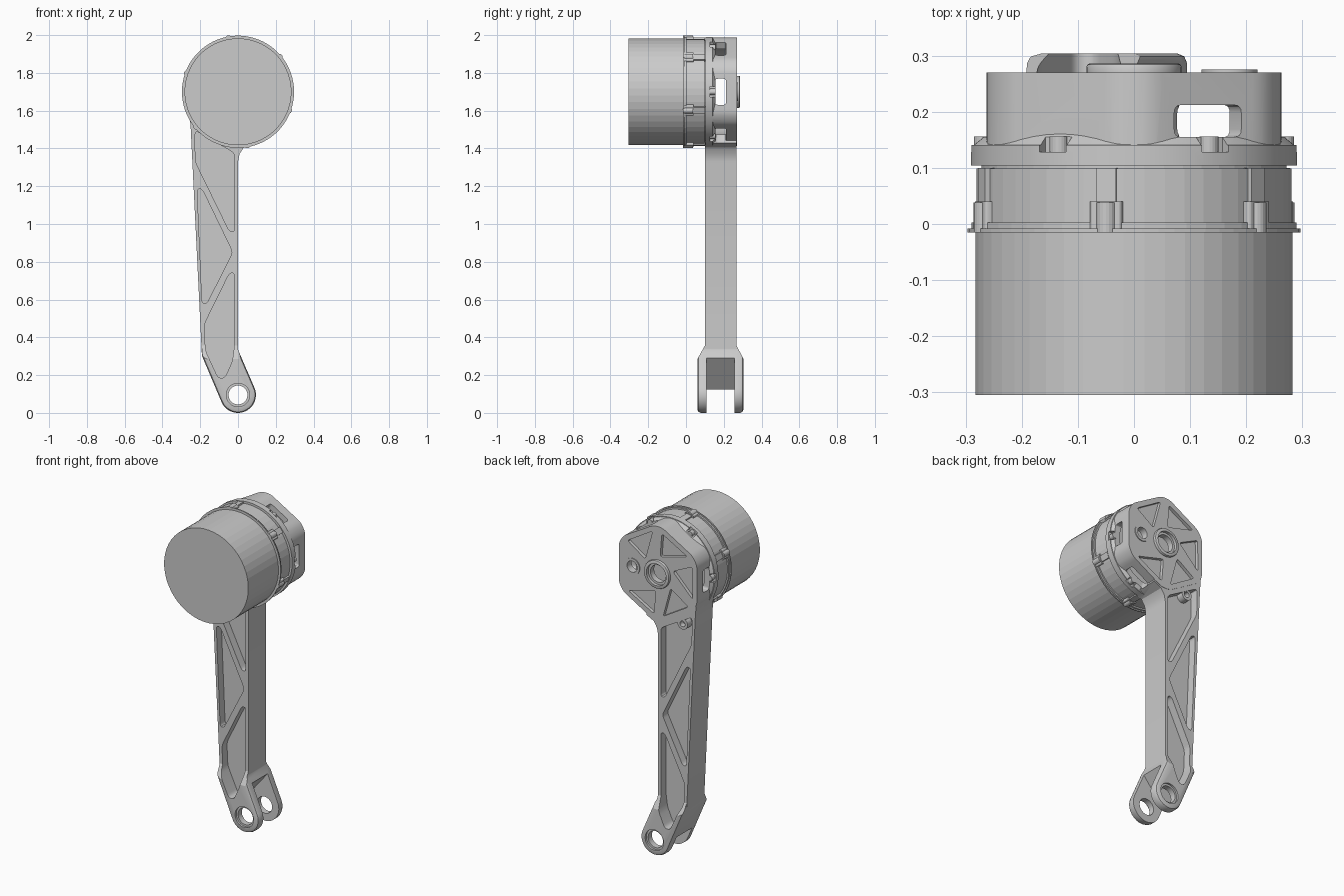
import bpy, bmesh
from math import cos, sin, radians, pi
from mathutils import Matrix, Vector

if "Cube" in bpy.data.objects:
    bpy.data.objects.remove(bpy.data.objects["Cube"])

HZ = 1.7  # height of the motor axis


def polar(r, deg, x=0.0, z=HZ):
    return (x + r * cos(radians(deg)), z + r * sin(radians(deg)))


def circle(r, x=0.0, z=HZ, n=48):
    return [polar(r, 360 * (i + .5) / n, x, z) for i in range(n)]


def rounded(pts, r, n=4):
    """Replace each corner with a small curve."""
    out = []
    for i, p in enumerate(pts):
        p = Vector(p)
        a, b = Vector(pts[i - 1]) - p, Vector(pts[(i + 1) % len(pts)]) - p
        a = p + a.normalized() * min(r, a.length * .45)
        b = p + b.normalized() * min(r, b.length * .45)
        for k in range(n + 1):
            t = k / n
            out.append(tuple(a * (1 - t) ** 2 + p * 2 * t * (1 - t) + b * t * t))
    return out


def prism(name, pts, lo, hi, axis='y', taper=1.0, bevel=0.0):
    """Extrude an (x,z) outline along y, or a (y,z) outline along x."""
    bm = bmesh.new()
    rings = []
    for d, s in ((lo, 1.0), (hi, taper)):
        ring = []
        for u, w in pts:
            u, w = u * s, HZ + (w - HZ) * s
            ring.append(bm.verts.new((u, d, w) if axis == 'y' else (d, u, w)))
        rings.append(ring)
    caps = [bm.faces.new(r) for r in rings]
    n = len(pts)
    for i in range(n):
        j = (i + 1) % n
        bm.faces.new((rings[0][i], rings[0][j], rings[1][j], rings[1][i]))
    bmesh.ops.recalc_face_normals(bm, faces=bm.faces)
    if bevel:
        edges = list({e for f in caps for e in f.edges})
        bmesh.ops.bevel(bm, geom=edges, offset=bevel, segments=2, profile=.5, affect='EDGES')
    me = bpy.data.meshes.new(name)
    bm.to_mesh(me)
    bm.free()
    ob = bpy.data.objects.new(name, me)
    bpy.context.collection.objects.link(ob)
    return ob


def combine(ob, other, op='DIFFERENCE'):
    m = ob.modifiers.new('bool', 'BOOLEAN')
    m.operation, m.object, m.solver = op, other, 'EXACT'
    bpy.context.view_layer.objects.active = ob
    bpy.ops.object.modifier_apply(modifier=m.name)
    bpy.data.objects.remove(other)


def spin(ob, deg):
    """Turn a part about the motor axis (x towards z)."""
    c = Matrix.Translation((0, 0, HZ))
    ob.data.transform(c @ Matrix.Rotation(-radians(deg), 4, 'Y') @ c.inverted())
    return ob


def rect(u0, u1, w0, w1):
    return [(u0, w0), (u1, w0), (u1, w1), (u0, w1)]


# Motor can, flange and stator ring
prism('motor_can', circle(.283), -.305, -.008)
prism('motor_flange', circle(.297, n=64), -.015, -.008)
prism('stator_base', circle(.29), -.009, .003)
prism('stator_ring', circle(.281), 0, .099)
prism('stator_core', circle(.272), .09, .112)

# Six clamp lugs with bosses
for k in range(6):
    a = 40 + 60 * k
    lug = rounded(rect(.26, .293, HZ - .029, HZ + .029), .008)
    spin(prism('clamp_lug', lug, -.012, .04), a)
    spin(prism('lug_tip', circle(.018, .285, n=20), -.015, .038), a)
    spin(prism('lug_boss', rect(.26, .289, HZ - .018, HZ + .018), .035, .1), a)

# Leg body: beam
leg = prism('leg', [(-.258, 1.6), (-.25, 1.5), (-.192, .32), (-.165, .25), (-.06, .25),
                    (0, .34), (0, 1.33), (.008, 1.37), (.03, 1.405), (.08, 1.43), (.05, 1.55)],
            .1, .268)

# Fork foot, with flared sides
arc = [polar(.095, 203.5 + 180 * i / 20, 0, .095) for i in range(21)]
foot = prism('foot', [(0, .42), (-.194, .42), (-.19, .30)] + arc + [(0, .335)],
             .06, .304, bevel=.018)
flare = prism('flare', [(.102, .4), (.102, .36), (.052, .27), (.052, -.1),
                        (.312, -.1), (.312, .27), (.266, .36), (.266, .4)], -.5, .5, axis='x')
combine(foot, flare, 'INTERSECT')
combine(leg, foot, 'UNION')

# Gear housing: clipped hexagon, round collar, sloped shoulder
hexa = []
for k in range(6):
    hexa += [polar(.288, 60 * k - 24.1), polar(.288, 60 * k + 24.1)]
combine(leg, prism('hex', rounded(hexa, .025), .108, .27), 'UNION')
combine(leg, prism('collar', circle(.291, n=64), .104, .141), 'UNION')
combine(leg, prism('shoulder', circle(.2895, n=64), .139, .16, taper=.91), 'UNION')
combine(leg, prism('hub', circle(.085), .22, .286, bevel=.006), 'UNION')
combine(leg, prism('side_hub', circle(.05, .17, n=32), .225, .275), 'UNION')

# Hollow housing and bores
combine(leg, prism('hollow', circle(.232), .05, .232))
combine(leg, prism('bore', circle(.052, n=40), .2, .4))
combine(leg, prism('bore_step', circle(.066, n=40), .268, .4))
combine(leg, prism('side_bore', circle(.034, .17, n=28), .2, .4))

# Windows in the housing flats, and screw notches below them
for k in range(6):
    if k in (0, 1, 3, 5):
        win = prism('window', rounded(rect(.155, .212, HZ - .069, HZ + .069), .014), .2, .4, axis='x')
        combine(leg, spin(win, 60 * k))
    if k != 4:
        notch = prism('notch', rect(.268, .35, HZ - .027, HZ + .027), .128, .19)
        combine(leg, spin(notch, 60 * k))
        spin(prism('housing_screw', circle(.017, .268, n=20), .125, .156), 60 * k)

# Pinwheel pockets on the housing back (one flat carries the side bore)
for k in range(1, 6):
    m = 60 * k
    tri = [polar(.252, m - 24), polar(.252, m + 22), polar(.108, m - 22)]
    combine(leg, prism('pocket', rounded(tri, .016), .25, .35))

# Truss pockets on both faces of the beam
pockets = [
    [(-.227, 1.495), (-.018, 1.375), (-.018, .96), (-.045, .96), (-.226, 1.33)],
    [(-.216, 1.185), (-.19, 1.185), (-.028, .85), (-.165, .58), (-.19, .58)],
    [(-.018, .74), (-.045, .74), (-.178, .47), (-.172, .33), (-.105, .185),
     (-.07, .185), (-.03, .275), (-.02, .35)],
]
for pts in pockets:
    for lo, hi in ((-.1, .148), (.22, .5)):
        combine(leg, prism('truss', rounded(pts, .022), lo, hi))

# Fork slot, pivot hole and counterbores
combine(leg, prism('slot', [(-.3, .125), (-.115, .125), (.02, .29), (.3, .29),
                            (.3, -.1), (-.3, -.1)], .108, .256))
combine(leg, prism('pivot', circle(.05, 0, .095, 40), -.1, .5))
for lo, hi in ((-.1, .072), (.292, .5)):
    combine(leg, prism('counterbore', circle(.062, 0, .095, 40), lo, hi))

# Small screw eye at the top of the beam pocket
eye = prism('screw_eye', circle(.034, -.16, 1.435, 28), .2, .262)
combine(eye, prism('eye_hole', circle(.017, -.16, 1.435, 20), .23, .3))

# Smooth only the cast leg, keeping its edges sharp
for ob in bpy.data.objects:
    ob.select_set(ob in (leg, eye))
bpy.context.view_layer.objects.active = leg
bpy.ops.object.shade_smooth_by_angle(angle=radians(25))
